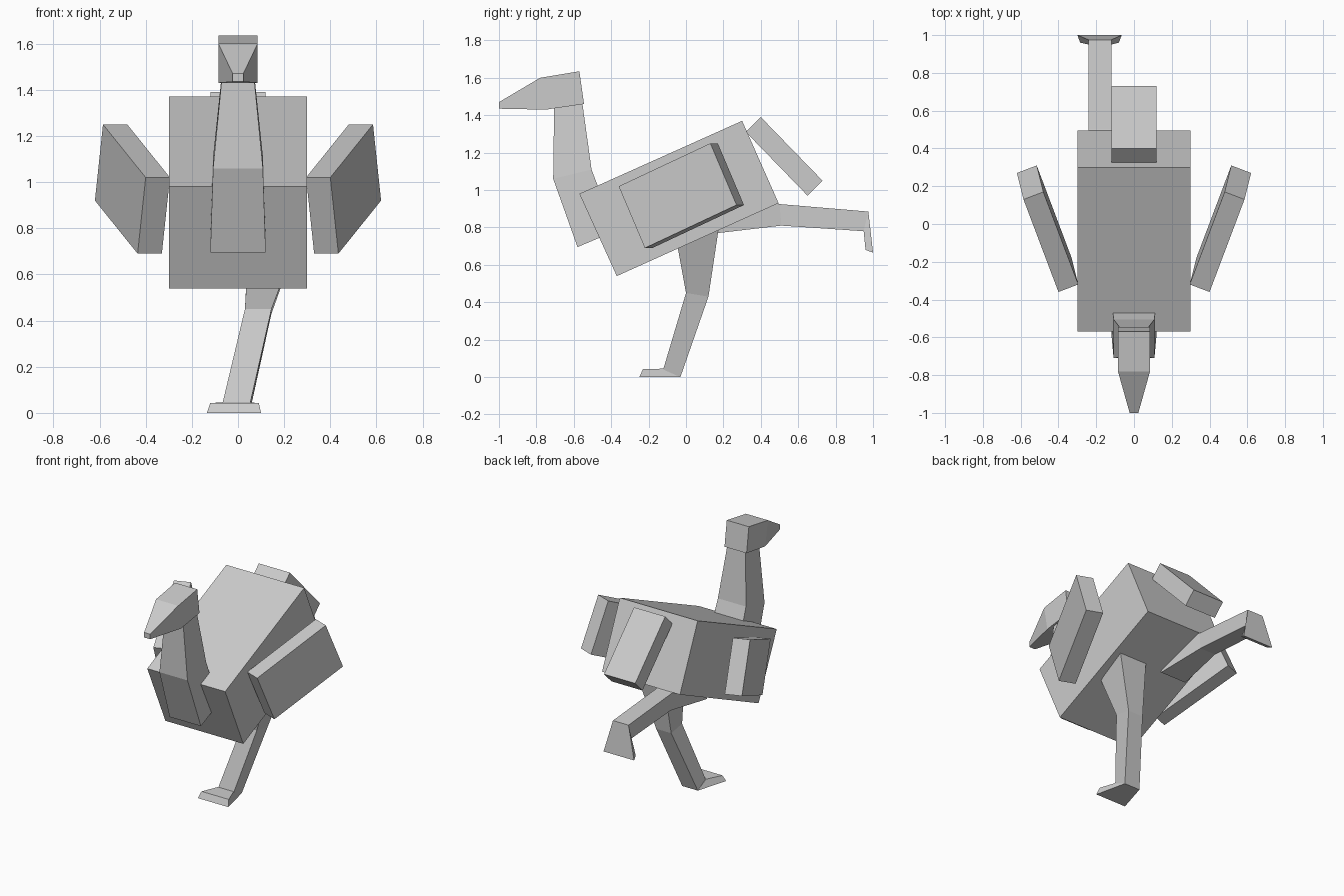
import bpy, bmesh
from mathutils import Vector

cube = bpy.data.objects.get("Cube")
if cube:
    bpy.data.objects.remove(cube, do_unlink=True)

GREY = (0.6, 0.6, 0.6, 1)
grey = bpy.data.materials.new("plain grey")
grey.use_nodes = True
grey.diffuse_color = GREY
grey.node_tree.nodes["Principled BSDF"].inputs["Base Color"].default_value = GREY


def loft(name, rings):
    """Flat-faced solid skinned through a series of four-cornered rings."""
    bm = bmesh.new()
    rows = [[bm.verts.new(p) for p in ring] for ring in rings]
    for r, s in zip(rows, rows[1:]):
        for i in range(4):
            j = (i + 1) % 4
            bm.faces.new((r[i], r[j], s[j], s[i]))
    bm.faces.new(rows[0])
    bm.faces.new(rows[-1])
    bmesh.ops.recalc_face_normals(bm, faces=bm.faces)
    mesh = bpy.data.meshes.new(name)
    bm.to_mesh(mesh)
    bm.free()
    mesh.materials.append(grey)
    obj = bpy.data.objects.new(name, mesh)
    bpy.context.collection.objects.link(obj)


def ring(x0, x1, a, b):
    """Ring from an x range and two (y, z) ends."""
    return [(x0, *a), (x1, *a), (x1, *b), (x0, *b)]


def even(half, a, b):
    return ring(-half, half, a, b)


# Body and tail: tilted boxes
loft("body", [even(0.3, (-0.57, 0.98), (-0.37, 0.54)),
              even(0.3, (0.30, 1.37), (0.495, 0.93))])
loft("tail", [even(0.12, (0.40, 1.39), (0.32, 1.31)),
              even(0.12, (0.73, 1.05), (0.65, 0.97))])

# Neck bends upward out of the chest and tapers
loft("neck", [even(0.12, (-0.58, 0.695), (-0.38, 0.78)),
              even(0.108, (-0.71, 1.06), (-0.505, 1.11)),
              even(0.07, (-0.705, 1.45), (-0.555, 1.47))])

# Head narrows into the beak
loft("head", [even(0.085, (-0.57, 1.635), (-0.545, 1.46)),
              even(0.085, (-0.78, 1.60), (-0.75, 1.43)),
              even(0.023, (-1.0, 1.47), (-1.0, 1.435))])

# Wings: slabs splayed outward toward the back
for side, label in ((1, "left"), (-1, "right")):
    corner = Vector((0.40, -0.36, 1.02))
    along, down = Vector((0.185, 0.49, 0.23)), Vector((0.035, 0.14, -0.33))
    inward = Vector((-0.105, 0.04, 0))
    outer = [corner, corner + along, corner + along + down, corner + down]
    rings = [[(side * p.x, p.y, p.z) for p in face]
             for face in (outer, [p + inward for p in outer])]
    loft(label + "_wing", rings)

# Standing leg and its fan-shaped foot
loft("left_leg", [ring(0.05, 0.27, (-0.06, 0.78), (0.18, 0.83)),
                  ring(0.03, 0.145, (0.0, 0.45), (0.12, 0.43)),
                  ring(-0.07, 0.05, (-0.125, 0.03), (-0.03, 0.0))])
loft("left_foot", [ring(-0.07, 0.05, (-0.12, 0.045), (-0.03, 0.0)),
                   ring(-0.12, 0.09, (-0.23, 0.043), (-0.25, 0.0))
                   [:2] + [(0.10, -0.25, 0.0), (-0.135, -0.25, 0.0)]])

# Raised leg stretched behind, foot hanging down
loft("right_leg", [ring(-0.28, -0.08, (0.17, 0.77), (0.22, 1.0)),
                   ring(-0.24, -0.12, (0.51, 0.81), (0.50, 0.925)),
                   ring(-0.24, -0.12, (0.95, 0.78), (0.975, 0.885))])
loft("right_foot", [ring(-0.24, -0.12, (0.95, 0.78), (0.975, 0.885)),
                    [(-0.285, 0.96, 0.68), (-0.08, 0.96, 0.68),
                     (-0.065, 1.0, 0.665), (-0.30, 1.0, 0.665)]])
